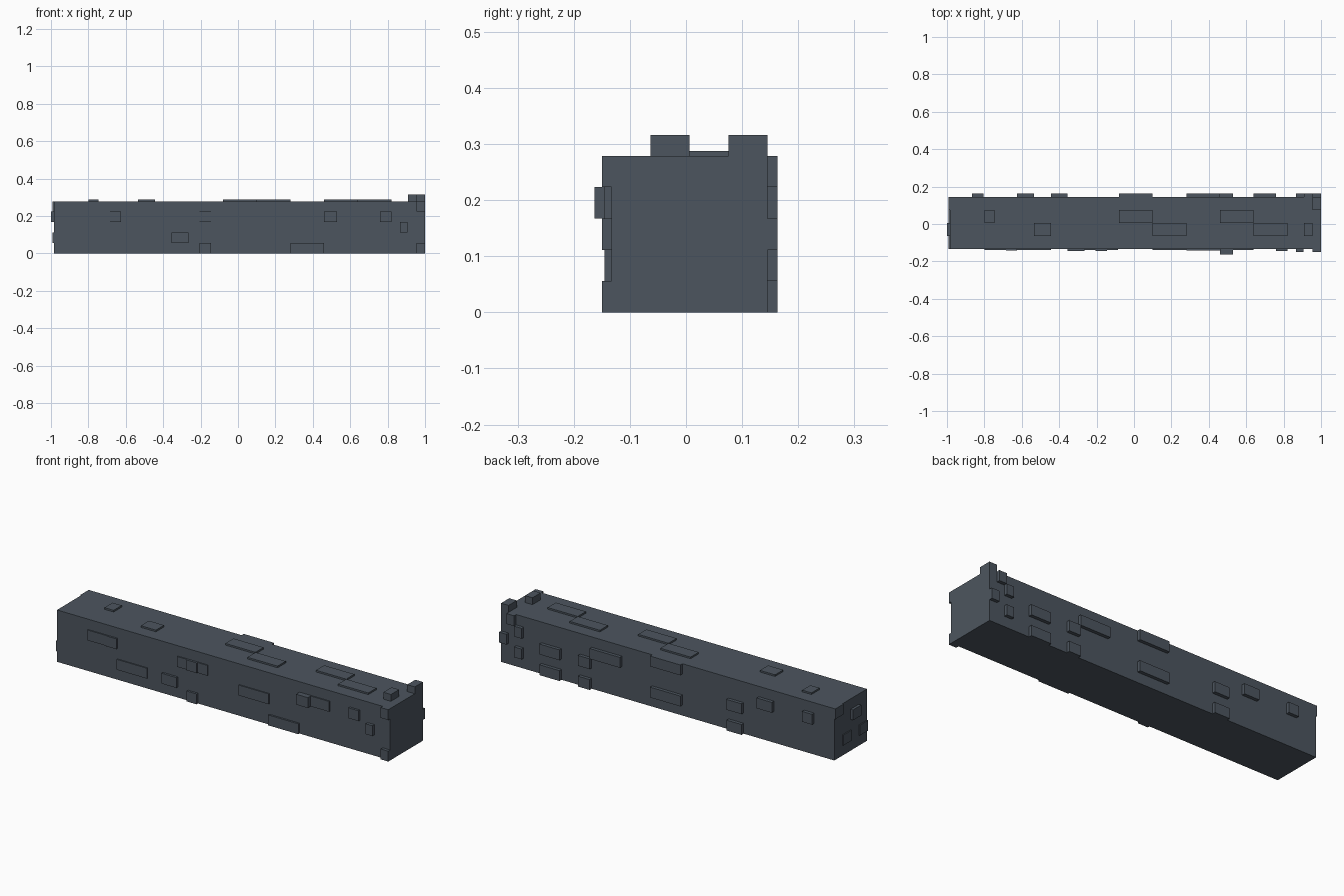
import bpy

mat = bpy.data.materials.new("slate stone")
mat.diffuse_color = (0.073, 0.091, 0.114, 1)

# wall body extents and brick course height
X0, X1, Y0, Y1, H = -0.985, 1.0, -0.133, 0.145, 0.279
C = H / 5


def box(name, x0, x1, y0, y1, z0, z1):
    bpy.ops.mesh.primitive_cube_add(size=1, location=((x0 + x1) / 2, (y0 + y1) / 2, (z0 + z1) / 2))
    ob = bpy.context.object
    ob.name = name
    ob.scale = (x1 - x0, y1 - y0, z1 - z0)
    bpy.ops.object.transform_apply(location=False, rotation=False, scale=True)
    ob.data.materials.append(mat)


box("wall_body", X0, X1, Y0, Y1, 0, H)

# front bricks: x start, x end, course, protrusion
for x0, x1, c, d in [
    (-0.80, -0.625, 3, 0.006), (-0.685, -0.625, 3, 0.010),
    (-0.625, -0.445, 1, 0.006), (-0.355, -0.265, 1, 0.012),
    (-0.265, -0.085, 3, 0.006), (-0.205, -0.145, 3, 0.012),
    (-0.205, -0.145, 0, 0.012), (0.10, 0.28, 2, 0.006),
    (0.28, 0.46, 0, 0.010), (0.46, 0.64, 3, 0.006),
    (0.46, 0.53, 3, 0.030), (0.76, 0.82, 3, 0.012),
    (0.865, 0.905, 2, 0.017), (0.955, 1.0, 4, 0.017), (0.955, 1.0, 0, 0.017),
]:
    box("front_brick", x0, x1, Y0 - d, Y0, c * C, c * C + C)

# back bricks: x start, x end, course
for x0, x1, c in [
    (-0.865, -0.805, 3), (-0.625, -0.535, 3), (-0.445, -0.355, 2), (-0.445, -0.355, 0),
    (-0.08, 0.10, 4), (-0.08, 0.10, 1), (0.28, 0.46, 3), (0.46, 0.53, 2), (0.46, 0.53, 0),
    (0.64, 0.76, 2), (0.64, 0.76, 0), (0.865, 0.91, 3), (0.865, 0.91, 1),
    (0.91, 0.955, 4), (0.955, 1.0, 2),
]:
    box("back_brick", x0, x1, Y1, Y1 + 0.018, c * C, c * C + C)

# top bricks: x start, x end, y start, height
for x0, x1, y0, h in [
    (-0.80, -0.745, 0.006, 0.009), (-0.535, -0.445, -0.063, 0.009),
    (-0.08, 0.10, 0.006, 0.009), (0.10, 0.28, -0.063, 0.009),
    (0.46, 0.64, 0.006, 0.009), (0.64, 0.82, -0.063, 0.009),
    (0.91, 0.955, -0.063, 0.037), (0.955, 1.0, 0.0755, 0.037),
]:
    box("top_brick", x0, x1, y0, y0 + 0.0695, H, H + h)

# left end bricks: y start, course, protrusion
for y0, c, d in [(-0.063, 3, 0.015), (0.006, 1, 0.006), (Y0, 1, 0.006), (0.0755, 4, 0.006)]:
    box("end_brick", X0 - d, X0, y0, y0 + 0.0695, c * C, c * C + C)
